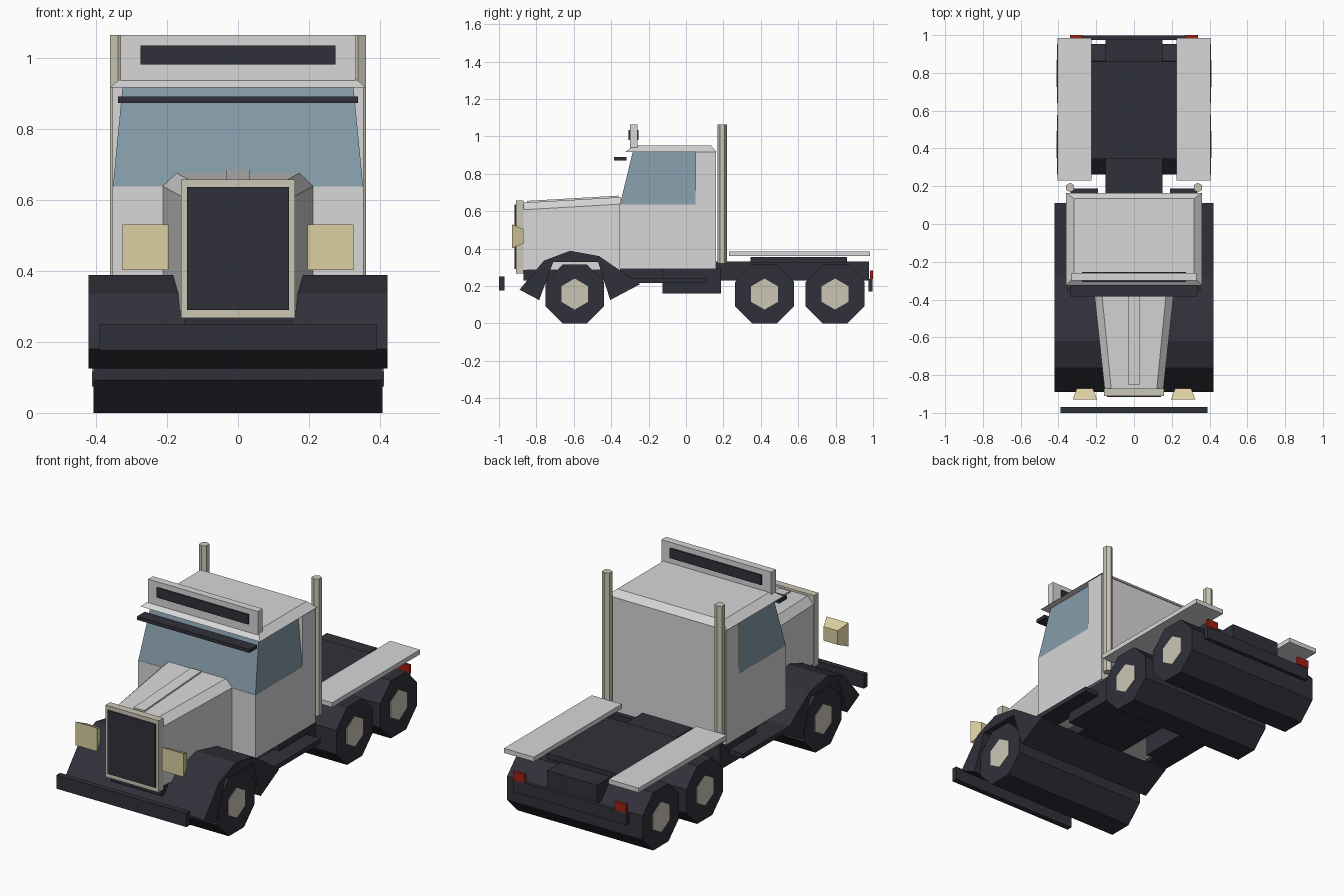
import bpy, math
from mathutils import Vector

if "Cube" in bpy.data.objects:
    bpy.data.objects.remove(bpy.data.objects["Cube"])


def mat(name, r, g, b):
    m = bpy.data.materials.new(name)
    m.diffuse_color = (r, g, b, 1)
    m.use_nodes = True
    m.node_tree.nodes["Principled BSDF"].inputs["Base Color"].default_value = m.diffuse_color
    return m


GREY = mat("light_grey_paint", .68, .68, .68)
DARK = mat("dark_charcoal", .03, .03, .042)
GLASS = mat("blue_glass", .235, .33, .395)
BEIGE = mat("beige_metal", .60, .57, .47)
LAMP = mat("lamp_yellow", .72, .63, .36)
RED = mat("tail_red", .35, .015, .008)


def loft(name, rings, m):
    """Closed solid through rings of equal point count."""
    n = len(rings[0])
    verts = [p for r in rings for p in r]
    faces = [tuple(range(n)), tuple(range(len(verts) - n, len(verts)))]
    for k in range(len(rings) - 1):
        for i in range(n):
            j = (i + 1) % n
            faces.append((k * n + i, k * n + j, k * n + n + j, k * n + n + i))
    me = bpy.data.meshes.new(name)
    me.from_pydata(verts, [], faces)
    me.materials.append(m)
    ob = bpy.data.objects.new(name, me)
    bpy.context.collection.objects.link(ob)
    # consistent outward normals
    import bmesh
    bm = bmesh.new()
    bm.from_mesh(me)
    bmesh.ops.recalc_face_normals(bm, faces=bm.faces)
    bm.to_mesh(me)
    bm.free()
    return ob


def rect(x0, x1, y0, y1, z):
    return [(x0, y0, z), (x1, y0, z), (x1, y1, z), (x0, y1, z)]


def box(name, x0, x1, y0, y1, z0, z1, m):
    return loft(name, [rect(x0, x1, y0, y1, z0), rect(x0, x1, y0, y1, z1)], m)


def pair(name, x0, x1, y0, y1, z0, z1, m):
    box(name + "_right", x0, x1, y0, y1, z0, z1, m)
    box(name + "_left", -x1, -x0, y0, y1, z0, z1, m)


def extrude_x(name, yz, w, m):
    return loft(name, [[(x, y, z) for y, z in yz] for x in (-w, w)], m)


def ngon(cy, cz, r, n, turn):
    return [(cy + r * math.cos(turn + 2 * math.pi * i / n),
             cz + r * math.sin(turn + 2 * math.pi * i / n)) for i in range(n)]


# Wheels: full-width octagonal rollers with hexagonal hubs
for label, cy in (("front", -.595), ("middle", .42), ("rear", .797)):
    extrude_x(label + "_tyres", ngon(cy, .157, .157 / math.cos(math.pi / 8), 8, math.pi / 8), .407, DARK)
    extrude_x(label + "_hubs", ngon(cy, .157, .083, 6, math.pi / 2), .411, BEIGE)

# Front fender arch
extrude_x("front_fender", [(-.89, .18), (-.76, .335), (-.62, .388), (-.465, .36), (-.245, .21),
                           (-.405, .125), (-.47, .328), (-.71, .328), (-.785, .125)], .42, DARK)

# Chassis, steps and tanks
box("front_frame", -.15, .15, -.87, .16, .23, .295, DARK)
box("rear_frame", -.15, .15, .155, .978, .23, .33, DARK)
box("coupling_deck", -.235, .235, .345, .86, .325, .356, DARK)
pair("step", .30, .42, -.29, .11, .215, .24, DARK)
pair("fuel_tank", .19, .335, -.125, .187, .16, .295, DARK)
pair("rear_mudguard", .225, .405, .23, .985, .36, .385, GREY)

# Bumpers and tail lights
box("front_bumper", -.39, .39, -1, -.97, .175, .25, DARK)
box("rear_bumper", -.34, .34, .975, .997, .17, .237, DARK)
pair("tail_light", .27, .34, .985, 1, .237, .283, RED)

# Hood: chamfered section widening towards the cab
def hood_ring(y, w, top, z0, z1):
    return [(-w, y, .285), (w, y, .285), (w, y, z0), (top, y, z1), (-top, y, z1), (-w, y, z0)]


loft("hood", [hood_ring(-.88, .155, .12, .607, .645), hood_ring(-.35, .212, .172, .638, .675)], GREY)
loft("hood_ridge", [[(-.032, y, z - .04), (.032, y, z - .04), (.032, y, z), (-.032, y, z)]
                    for y, z in ((-.85, .655), (-.36, .683))], GREY)

# Grille
box("grille_frame", -.16, .16, -.91, -.87, .267, .657, BEIGE)
box("grille_mesh", -.143, .143, -.916, -.90, .29, .635, DARK)

# Headlights: boxes flaring forwards
for side, s in (("right", 1), ("left", -1)):
    rings = []
    for y, hw, hh in ((-.93, .065, .064), (-.87, .042, .038)):
        rings.append([(s * .26 + a * hw, y, .466 + b * hh) for a, b in ((-1, -1), (1, -1), (1, 1), (-1, 1))])
    loft("headlight_" + side, rings, LAMP)

# Cab: lower body, wrap-round glass, rear wall, roof
box("cab_body", -.353, .353, -.355, .16, .29, .637, GREY)
loft("cab_windows", [rect(-.352, .352, -.353, .05, .637), rect(-.325, .325, -.285, .05, .916)], GLASS)
box("cab_rear", -.353, .353, .05, .16, .637, .916, GREY)
loft("cab_roof", [rect(-.36, .36, -.325, .165, .916), rect(-.318, .318, -.28, .135, .95)], GREY)

# Sun visor and roof sign
box("sun_visor", -.338, .338, -.385, -.318, .872, .89, DARK)
box("roof_sign", -.33, .33, -.30, -.26, .935, 1.063, GREY)
box("roof_sign_panel", -.275, .275, -.307, -.253, .98, 1.034, DARK)

# Exhaust stacks
for side, s in (("right", 1), ("left", -1)):
    loft("exhaust_" + side, [[(s * .338 + a, .193 + b, z) for a, b in ngon(0, 0, .025, 6, math.pi / 6)]
                             for z in (.32, 1.063)], BEIGE)
